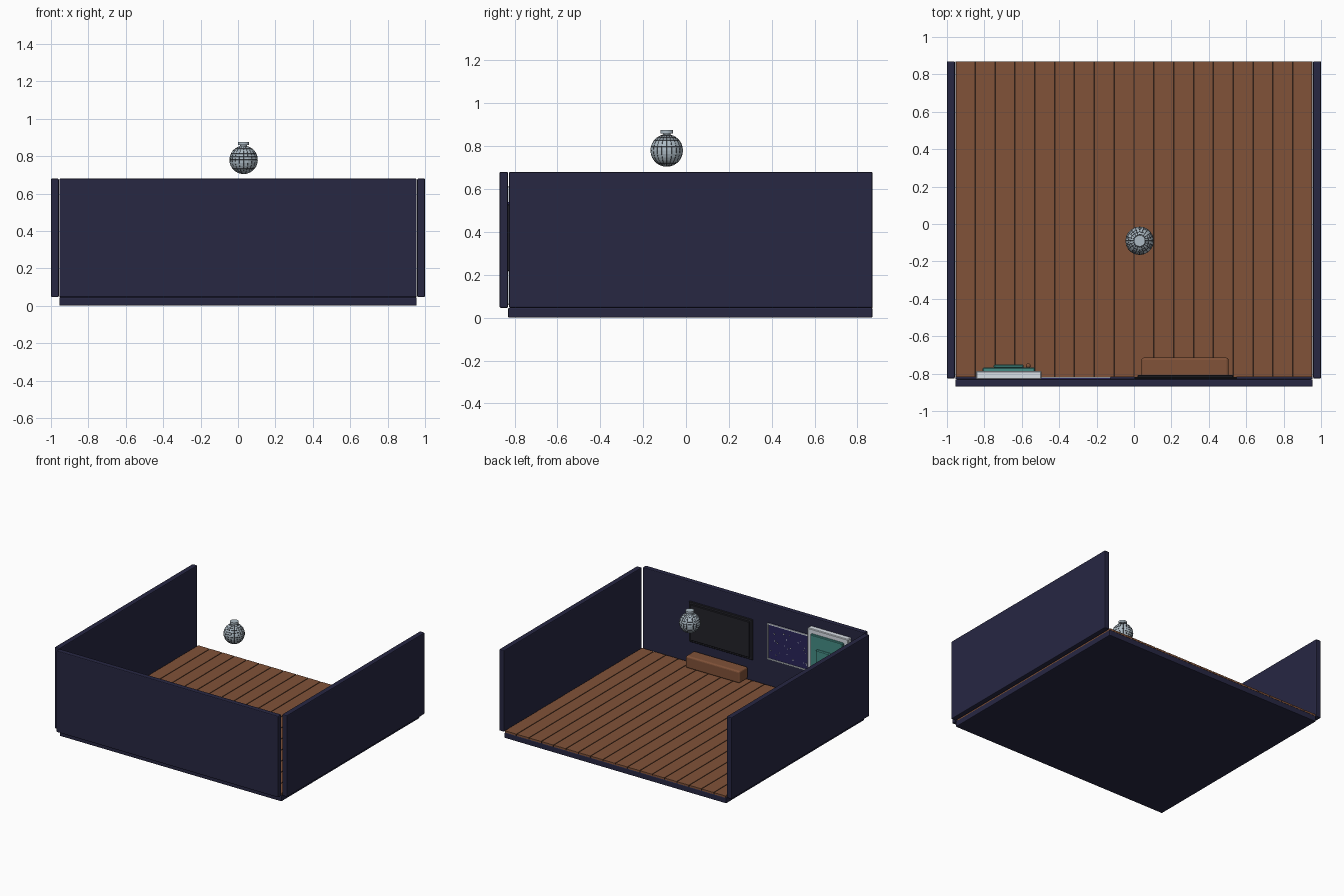
import bpy, bmesh, random
from mathutils import Vector

random.seed(4)
if "Cube" in bpy.data.objects:
    bpy.data.objects.remove(bpy.data.objects["Cube"])


def material(name, r, g, b):
    m = bpy.data.materials.new(name)
    m.use_nodes = True
    m.diffuse_color = (r, g, b, 1)
    m.node_tree.nodes["Principled BSDF"].inputs["Base Color"].default_value = (r, g, b, 1)
    return m


NAVY = material("navy wall", 0.02, 0.02, 0.055)
WOOD = material("brown wood", 0.22, 0.085, 0.04)
SEAM = material("dark wood seam", 0.03, 0.013, 0.008)
BLACK = material("screen black", 0.016, 0.016, 0.022)
SKY = material("night sky", 0.022, 0.018, 0.1)
WHITE = material("white trim", 0.7, 0.75, 0.8)
TEAL = material("teal paint", 0.06, 0.27, 0.24)
SILVER = material("silver mirror", 0.42, 0.5, 0.56)


def finish(name, bm, *mats):
    mesh = bpy.data.meshes.new(name)
    bm.to_mesh(mesh)
    bm.free()
    for m in mats:
        mesh.materials.append(m)
    ob = bpy.data.objects.new(name, mesh)
    bpy.context.collection.objects.link(ob)
    return ob


def box(name, xs, ys, zs, mat, bevel=0.0, segments=1):
    """Box spanning the given ranges, with optional rounded edges."""
    bm = bmesh.new()
    bmesh.ops.create_cube(bm, size=1)
    for v in bm.verts:
        v.co = Vector([(r[0] + r[1]) / 2 + c * (r[1] - r[0])
                       for r, c in zip((xs, ys, zs), v.co)])
    if bevel:
        bmesh.ops.bevel(bm, geom=bm.edges[:], offset=bevel, segments=segments,
                        affect='EDGES', profile=0.5)
    return finish(name, bm, mat)


BACK, INNER, FRONT = 0.87, -0.83, -0.87
FLOOR, TOP = 0.058, 0.68

# Room shell
box("floor_base", (-0.955, 0.955), (INNER, BACK), (0, 0.046), NAVY, 0.006, 2)
box("front_wall", (-0.955, 0.955), (FRONT, INNER), (0.046, TOP), NAVY, 0.006, 2)
for side, name in ((1, "left_wall"), (-1, "right_wall")):
    box(name, sorted((side * 0.958, side)), (INNER + 0.004, BACK), (0.046, TOP),
        NAVY, 0.006, 2)

# Floor planks with dark seams between them
COUNT = 18
pitch = 1.91 / COUNT
for i in range(COUNT):
    x = -0.955 + i * pitch
    box("floor_plank", (x + 0.004, x + pitch - 0.004), (-0.818, BACK), (0.044, FLOOR), WOOD)
    if i:
        box("floor_seam", (x - 0.004, x + 0.004), (-0.818, BACK - 0.002),
            (0.044, FLOOR - 0.004), SEAM)

# Wall screen and the cabinet below it
box("screen_frame", (0.0, 0.55), (INNER, -0.818), (0.215, 0.53), BLACK, 0.004)
box("screen_panel", (0.02, 0.53), (-0.82, -0.808), (0.233, 0.512), BLACK, 0.003)
box("cabinet", (0.04, 0.505), (-0.82, -0.715), (0.062, 0.155), WOOD, 0.012, 3)

# Window with a starry sky
wx, wz, bar = (-0.55, -0.125), (0.257, 0.54), 0.01
box("window_sky", wx, (INNER, -0.824), wz, SKY)
for x in (wx[0], wx[1] - bar):
    box("window_side_trim", (x, x + bar), (INNER, -0.818), wz, WHITE)
for z in (wz[0], wz[1] - bar):
    box("window_cross_trim", wx, (INNER, -0.818), (z, z + bar), WHITE)
for i in range(26):
    x = random.uniform(wx[0] + 0.03, wx[1] - 0.03)
    z = random.uniform(wz[0] + 0.03, wz[1] - 0.03)
    r = random.uniform(0.002, 0.004)
    box("star", (x - r, x + r), (-0.825, -0.821), (z - r, z + r), WHITE)

# Door with frame, raised panels and knob
box("door_frame", (-0.845, -0.495), (INNER, -0.785), (FLOOR, 0.615), WHITE, 0.005)
box("door_leaf", (-0.81, -0.53), (-0.79, -0.768), (FLOOR, 0.58), TEAL, 0.005)
for zs in ((0.1, 0.29), (0.33, 0.48)):
    box("door_panel", (-0.75, -0.59), (-0.77, -0.75), zs, TEAL, 0.006)
bm = bmesh.new()
bmesh.ops.create_uvsphere(bm, u_segments=12, v_segments=8, radius=0.013)
bmesh.ops.translate(bm, verts=bm.verts, vec=(-0.565, -0.758, 0.31))
for f in bm.faces:
    f.smooth = True
finish("door_knob", bm, WOOD)

# Mirror ball: every tile is inset, leaving a dark joint around it
centre = Vector((0.03, -0.09, 0.78))
bm = bmesh.new()
bmesh.ops.create_uvsphere(bm, u_segments=20, v_segments=14, radius=0.075)
rims = bmesh.ops.inset_individual(bm, faces=bm.faces[:], thickness=0.0009, depth=0.001)
for f in rims["faces"]:
    f.material_index = 1
bmesh.ops.translate(bm, verts=bm.verts, vec=centre)
finish("mirror_ball", bm, SILVER, BLACK)


def disc(name, radius, z0, z1):
    bm = bmesh.new()
    bmesh.ops.create_cone(bm, cap_ends=True, segments=20, radius1=radius,
                          radius2=radius, depth=z1 - z0)
    bmesh.ops.translate(bm, verts=bm.verts, vec=(centre.x, centre.y, (z0 + z1) / 2))
    finish(name, bm, SILVER)


disc("ball_neck", 0.018, 0.845, 0.862)
disc("ball_cap", 0.03, 0.86, 0.876)
